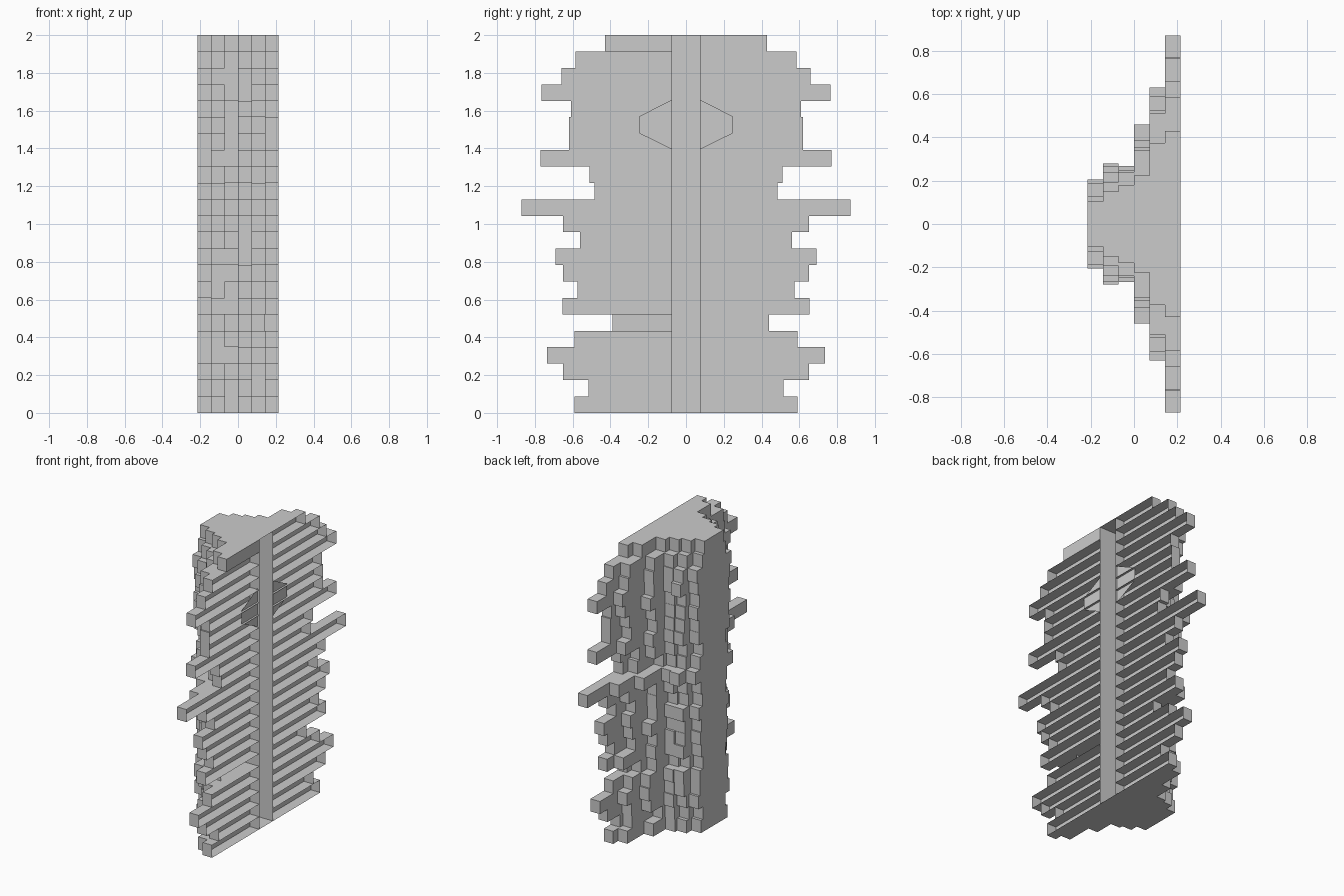
import bpy, bmesh, random

if "Cube" in bpy.data.objects:
    bpy.data.objects.remove(bpy.data.objects["Cube"])

random.seed(7)
ROWS = 23
H = 2.0 / ROWS          # height of one row
X0, DX = -0.215, 0.43 / 6   # first layer position and layer thickness
XB = 0.215
GAP = 0.075             # half width of the central channel

# half width of the outermost layer for every row, bottom to top
OUTER = [.59, .515, .65, .735, .59, .44, .655, .575, .65, .69, .56, .65,
         .87, .485, .51, .77, .62, .62, .61, .765, .66, .585, .43]
# smallest and largest half width of the five inner layers
INNER = [(.105, .205), (.15, .28), (.18, .268), (.225, .46), (.375, .63)]


def make_object(name, bm):
    mesh = bpy.data.meshes.new(name)
    bm.to_mesh(mesh)
    bm.free()
    obj = bpy.data.objects.new(name, mesh)
    bpy.context.collection.objects.link(obj)
    return obj


def add_box(bm, x0, x1, y0, y1, z0, z1, open_side=True):
    """Box with outward faces; the +x face is left out when open_side is set."""
    v = [bm.verts.new((x, y, z)) for x in (x0, x1) for y in (y0, y1) for z in (z0, z1)]
    faces = [(0, 1, 3, 2), (0, 4, 5, 1), (2, 3, 7, 6), (1, 5, 7, 3), (0, 2, 6, 4)]
    if not open_side:
        faces.append((4, 6, 7, 5))
    for f in faces:
        bm.faces.new([v[i] for i in f])


# stepped inner layers, each row with its own width
for col, (lo, hi) in enumerate(INNER):
    bm = bmesh.new()
    xa = X0 + col * DX
    for row in range(ROWS):
        t = 0.5 * random.random() + 0.5 * min(1, (OUTER[row] - .44) / .33)
        if row == ROWS - 1:
            t = 0.0
        if row == 12:
            t = 1.0
        w = min(lo + (hi - lo) * t, OUTER[row] - 0.03)
        if row == 5 and col == 4:
            w = 0.39
        z0, z1 = row * H, (row + 1) * H
        add_box(bm, xa, xa + DX, GAP, w, z0, z1)
        add_box(bm, xa, xa + DX, -w, -GAP, z0, z1)
    make_object("inner_layer_%d" % (col + 1), bm)

# outer ribs: hollow bars, open towards +x; one is missing on the -y side
bm = bmesh.new()
xa = XB - DX
for row, w in enumerate(OUTER):
    z0, z1 = row * H, (row + 1) * H
    add_box(bm, xa, XB, GAP, w, z0, z1)
    if row != 5:
        add_box(bm, xa, XB, -w, -GAP, z0, z1, open_side=row != ROWS - 1)
make_object("outer_ribs", bm)

# central channel: deep vertical slot, open towards +x
bm = bmesh.new()
add_box(bm, X0, XB, -GAP, GAP, 0, 2)
make_object("central_channel", bm)

# half-hexagon panels on both sides of the channel
bm = bmesh.new()
for s in (1, -1):
    pts = [(GAP, 1.395), (.247, 1.48), (.247, 1.57), (GAP, 1.658)]
    vs = [bm.verts.new((0.2, s * y, z)) for y, z in pts]
    bm.faces.new(vs if s > 0 else vs[::-1])
make_object("hexagon_panels", bm)
